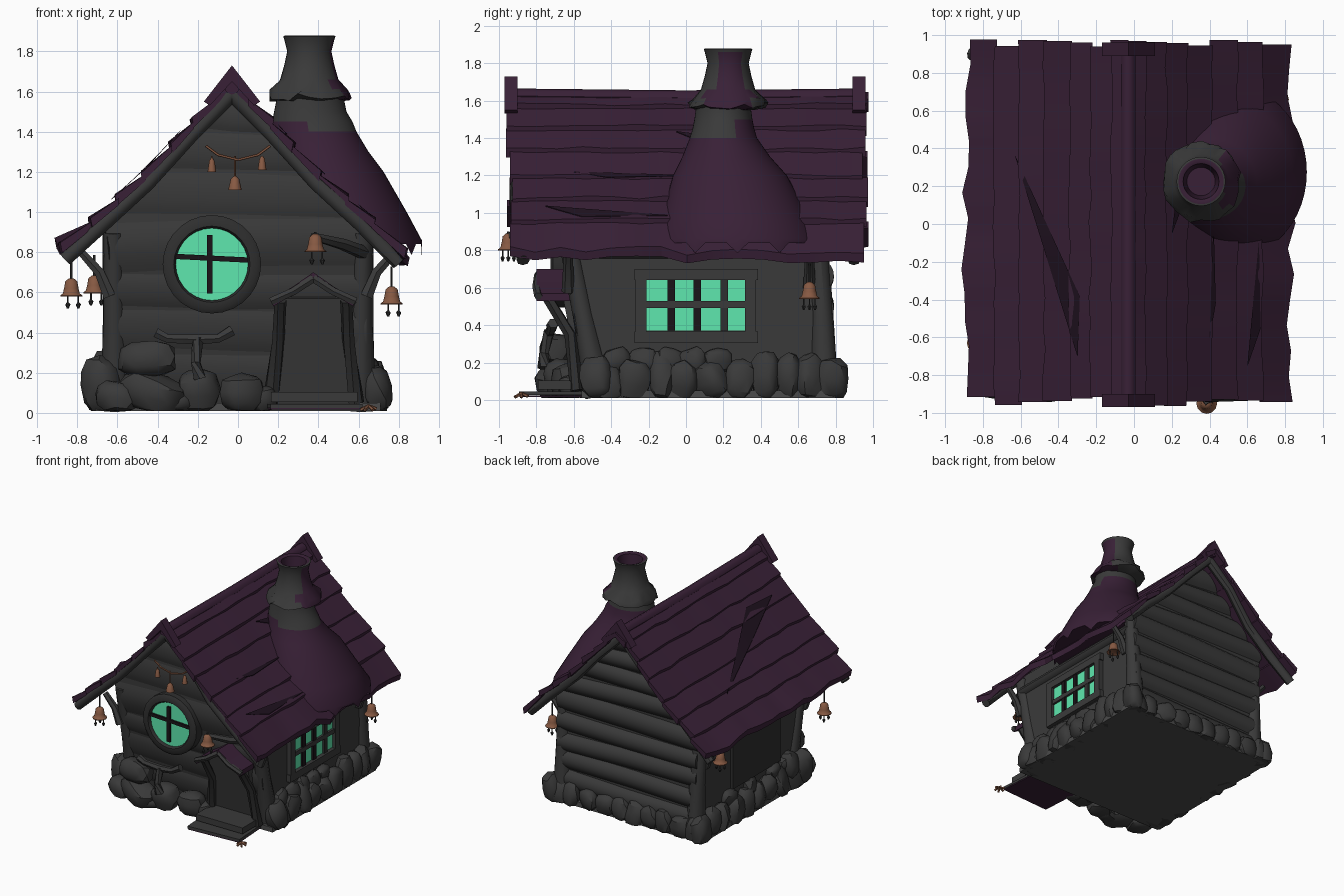
import bpy, bmesh, math, random
from mathutils import Vector, Euler, Matrix

random.seed(4)
if "Cube" in bpy.data.objects:
    bpy.data.objects.remove(bpy.data.objects["Cube"])


def material(name, r, g, b):
    m = bpy.data.materials.new(name)
    m.use_nodes = True
    m.diffuse_color = (r, g, b, 1)
    bsdf = m.node_tree.nodes["Principled BSDF"]
    bsdf.inputs["Base Color"].default_value = (r, g, b, 1)
    bsdf.inputs["Roughness"].default_value = 0.9
    return m


PURPLE = material("roof purple", .04, .0145, .037)
SHADE = material("deep purple", .014, .006, .014)
GRAY = material("charcoal gray", .042, .042, .042)
DARK = material("dark gray", .028, .028, .028)
PALE = material("floor gray", .07, .07, .07)
BLACK = material("window bar black", .01, .007, .009)
TEAL = material("glowing teal", .14, 1, .53)
COPPER = material("copper", .24, .1, .055)

RIDGE = -.03
ROOF = [(0, 1.645), (.2, 1.44), (.42, 1.2), (.64, 1.0), (.86, .82)]


def jit(a):
    return random.uniform(-a, a)


def finish(name, bm, mats, smooth=35):
    bmesh.ops.recalc_face_normals(bm, faces=bm.faces)
    me = bpy.data.meshes.new(name)
    bm.to_mesh(me)
    bm.free()
    for m in mats:
        me.materials.append(m)
    if smooth:
        me.shade_smooth()
        me.set_sharp_from_angle(angle=math.radians(smooth))
    ob = bpy.data.objects.new(name, me)
    bpy.context.collection.objects.link(ob)
    return ob


def add_loft(bm, rings, caps=True):
    rows = [[bm.verts.new(p) for p in r] for r in rings]
    n = len(rows[0])
    for a, b in zip(rows, rows[1:]):
        for i in range(n):
            bm.faces.new((a[i], a[(i + 1) % n], b[(i + 1) % n], b[i]))
    if caps:
        bm.faces.new(rows[0])
        bm.faces.new(rows[-1])


def loft(name, rings, mats, smooth=35, caps=True):
    bm = bmesh.new()
    add_loft(bm, rings, caps)
    return finish(name, bm, mats, smooth)


def ellipse(c, rx, ry, n=20):
    return [Vector(c) + Vector((rx * math.cos(t), ry * math.sin(t), 0))
            for t in (2 * math.pi * i / n for i in range(n))]


def tube(name, path, radii, mat, n=8):
    pts = [Vector(p) for p in path]
    rings = []
    for i, p in enumerate(pts):
        d = (pts[min(i + 1, len(pts) - 1)] - pts[max(i - 1, 0)]).normalized()
        q = d.to_track_quat('Z', 'Y')
        r = radii[i] if isinstance(radii, (list, tuple)) else radii
        rings.append([p + q @ v for v in ellipse((0, 0, 0), r, r, n)])
    return loft(name, rings, [mat], 45)


def box(name, c, size, mat, rot=(0, 0, 0)):
    bm = bmesh.new()
    bmesh.ops.create_cube(bm, size=1)
    m = Matrix.Translation(c) @ Euler(rot).to_matrix().to_4x4() @ Matrix.Diagonal((*size, 1))
    bm.transform(m)
    return finish(name, bm, [mat], 0)


def add_stone(bm, c, size):
    vs = bmesh.ops.create_icosphere(bm, subdivisions=2, radius=1)["verts"]
    rot = Euler((jit(.3), jit(.3), jit(.5))).to_matrix()
    for v in vs:
        p = Vector([math.copysign(abs(k) ** .75, k) * s * (1 + jit(.09)) for k, s in zip(v.co, size)])
        v.co = rot @ p + Vector(c)
        v.co.z = max(v.co.z, .01)


def front_y(z):
    return -.5 - .16 * min(z / .85, 1)


def half_width(z):
    return .64 if z < .95 else max(.02, .64 - (z - .95) * .97)


# House body with leaning front and gabled top
body = []
for z in (.02, .85, .95, 1.59):
    w, cx, f = half_width(z), RIDGE if z > .9 else 0, front_y(z)
    body.append([(cx - w, f, z), (cx + w, f, z), (cx + w, .75, z), (cx - w, .75, z)])
loft("house_body", body, [GRAY], 0)
box("floor_slab", (0, .12, .03), (1.42, 1.36, .04), PALE)

# Bulging horizontal logs on both gable walls, flatter on the front
LOGS = {"front": (.02, [.1, .3, .52, .7, .97, 1.2, 1.4, 1.57]),
        "back": (.045, [.1, .26, .42, .58, .74, .92, 1.08, 1.24, 1.39, 1.57])}
for side, (depth, levels) in LOGS.items():
    bm = bmesh.new()
    for z0, z1 in zip(levels, levels[1:]):
        sag, tilt = jit(.012), jit(.02)
        ends = []
        for s in (-1, 0, 1):
            ring = []
            for k in range(7):
                z = z0 + (z1 - z0) * k / 6
                bulge = depth * math.sin(math.pi * k / 6) ** .7 - .004
                y = front_y(z) - bulge if side == "front" else .75 + bulge
                cx = RIDGE * max(0, min(1, (z - .85) / .1))
                ring.append((cx + s * half_width(z), y, z + (sag if s == 0 else s * tilt)))
            ends.append(ring)
        add_loft(bm, ends)
    finish(side + "_wall_logs", bm, [GRAY])

# Leaning corner posts
for s, label in ((-1, "right"), (1, "left")):
    tube(label + "_front_post", [(s * .61, -.46, .02), (s * .615, -.55, .45), (s * .62, -.64, .9)],
         [.08, .055, .05], GRAY)
    tube(label + "_back_post", [(s * .61, .74, .02), (s * .615, .73, .45), (s * .62, .7, .92)],
         [.08, .06, .055], GRAY)
    tube(label + "_wall_plate", [(s * .64, -.62, .79), (s * .64, .72, .79)], .035, GRAY)
    # Curved brackets under the eaves
    for y, place in ((-.63, "front"), (.66, "back")):
        tube(f"{label}_{place}_bracket", [(s * .64, y, .58), (s * .69, y, .7), (s * .78, y, .8)],
             [.035, .028, .022], GRAY, 6)


def at(t):
    i = min(int(t), 3)
    return Vector(ROOF[i]).lerp(Vector(ROOF[i + 1]), t - i)


# Overlapping roof boards
for s, label in ((-1, "right"), (1, "left")):
    bm = bmesh.new()
    cuts = [0, .4, .95, 1.45, 2.05, 2.65, 3.25, 4]
    for k in range(len(cuts) - 1):
        p, q = at(cuts[k]), at(cuts[k + 1])
        y0, y1 = -.94 + jit(.025), .96 + jit(.02)
        last = k == len(cuts) - 2
        rings = []
        for j in range(15):
            y = y0 + (y1 - y0) * j / 14
            rough = Vector((jit(.025), jit(.02))) if last else Vector((jit(.008), jit(.006)))
            e = q + (q - p) * (0 if last else .12) + rough
            top = .028 + jit(.005)
            drop = .05 if (s > 0 and last) else 0
            section = [(p.x, p.y), (e.x, e.y + top - drop), (e.x - .01, e.y - .02 - drop), (p.x, p.y - .035)]
            rings.append([(RIDGE + s * d, y, z) for d, z in section])
        add_loft(bm, rings)
    finish(label + "_roof_boards", bm, [PURPLE], 30)
tube("ridge_roll", [(RIDGE, -.93, 1.625), (RIDGE, 0, 1.615), (RIDGE, .95, 1.625)], .04, PURPLE)


def roof_z(x):
    d = abs(x - RIDGE)
    for (a, za), (b, zb) in zip(ROOF, ROOF[1:]):
        if d <= b:
            return za + (zb - za) * (d - a) / (b - a)
    return ROOF[-1][1]


# Dark wedge-shaped splits in the roof boards
for i, (x0, ya, x1, yb, w) in enumerate([(-.63, .36, -.3, -.7, .11), (.25, .35, .2, -.05, .03),
                                         (.66, -.1, .6, -.75, .05), (.42, .0, .4, -.6, .025)]):
    rings = []
    for k in range(11):
        t = k / 10
        x, y = x0 + (x1 - x0) * t, ya + (yb - ya) * t
        h = w * min(t / .7, (1 - t) / .3) + .002
        rings.append([(x + e, y, roof_z(x + e) + u) for e, u in ((0, .03), (h, .03), (h, .026), (0, .026))])
    loft(f"roof_split_{i}", rings, [SHADE], 0)

# Gable beams and ridge caps at both ends
for y, place in ((-.89, "front"), (.88, "back")):
    for s, label in ((-1, "right"), (1, "left")):
        path = [(RIDGE + s * min(d, .83), y + .02 * math.sin(i * 2), z - .055 - .02 * (s * d > .8))
                for i, (d, z) in enumerate(ROOF)]
        tube(f"{place}_{label}_gable_beam", path, [.04, .036, .038, .04, .035], GRAY)
        cap = [[(RIDGE + s * d, y + e, z) for d, z in ((0, 1.73), (.14, 1.55), (.11, 1.53), (0, 1.65))]
               for e in ((-.08, -.01) if y < 0 else (.01, .08))]
        loft(f"{place}_{label}_ridge_cap", cap, [PURPLE], 0)

# Chimney hood with a jagged rim, bare gray neck and flared pot
hood_rows = [(1.6, .36, .2, .165, .145), (1.55, .36, .2, .17, .148), (1.5, .36, .2, .18, .155),
             (1.45, .37, .2, .2, .165), (1.4, .38, .2, .21, .18), (1.3, .41, .215, .24, .235),
             (1.2, .45, .235, .275, .305), (1.0, .5, .26, .34, .385), (.86, .535, .275, .38, .45)]
rings = [ellipse((cx, cy, z), rx, ry, 48) for z, cx, cy, rx, ry in hood_rows]
rings.append([p + Vector((0, 0, -.02 - .055 * (i % 4 == 0))) for i, p in enumerate(rings[-1])])
hood = loft("chimney_hood", rings, [PURPLE, GRAY], 50)
for f in hood.data.polygons:
    c = f.center
    f.material_index = int(c.z > (1.52 if c.y > .27 else 1.4 if c.x > .36 else 1.46))
pot_rows = [(1.55, .14), (1.57, .21), (1.6, .2), (1.66, .145), (1.73, .125), (1.8, .11), (1.86, .125),
            (1.875, .13), (1.88, .12), (1.87, .095), (1.75, .08), (1.7, .075)]
rings = []
for z, r in pot_rows:
    ring = ellipse((.355, .225, z), r, r, 28)
    if r > .18:
        ring = [p + Vector((jit(.012), jit(.012), jit(.02))) for p in ring]
    rings.append(ring)
pot = loft("chimney_pot", rings, [GRAY, PURPLE], 50)
for f in pot.data.polygons:
    c = f.center - Vector((.355, .225, 0))
    inner = c.z > 1.69 and c.xy.dot(f.normal.xy) < .001
    patch = c.x > .04 and abs(c.y - .01) < (.13 if c.z < 1.64 else .07) and c.z < 1.85
    f.material_index = int(patch or inner)


# Round front window
def disc_ring(c, r, y, n=28):
    return [(c[0] + r * math.cos(2 * math.pi * i / n), y, c[1] + r * math.sin(2 * math.pi * i / n))
            for i in range(n)]


W = (-.13, .74)
loft("round_window_frame", [disc_ring(W, r, y) for r, y in
     ((.245, -.62), (.245, -.71), (.225, -.725), (.19, -.725), (.18, -.71), (.18, -.62))], [DARK], 40, False)
loft("round_window_glass", [disc_ring(W, .183, y) for y in (-.7, -.693)], [TEAL], 0)
box("round_window_upright", (W[0] - .01, -.706, W[1]), (.028, .02, .29), BLACK)
box("round_window_crossbar", (W[0], -.706, W[1] + .03), (.36, .02, .026), BLACK, (0, .05, 0))

# Side window with eight panes
box("side_window_glass", (.645, .055, .505), (.008, .53, .27), TEAL)
box("side_window_back", (.625, .055, .5), (.035, .65, .4), GRAY)
for z, n in ((.335, "lower"), (.67, "upper")):
    box(f"side_window_{n}_rail", (.645, .055, z), (.06, .66, .06), GRAY)
for y, n in ((-.24, "front"), (.345, "back")):
    box(f"side_window_{n}_stile", (.645, y, .5), (.06, .06, .36), GRAY)
for y, mat in ((-.08, BLACK), (.06, BLACK), (.205, DARK)):
    box("side_window_upright", (.655, y, .505), (.02, .04, .27), mat)
box("side_window_crossbar", (.655, .055, .51), (.024, .53, .035), GRAY)
# Blank shutter on the other side
box("shutter_panel", (-.645, .02, .48), (.04, .62, .42), DARK)

# Door, porch roof and steps
box("door", (.37, -.585, .33), (.36, .06, .5), GRAY, (.19, 0, 0))
for x, t in ((.2, .04), (.55, -.04)):
    tube("door_post", [(x - t, -.58, .05), (x, -.62, .35), (x + t * .3, -.75, .56)], [.04, .032, .03], DARK, 6)
for s, label in ((-1, "right"), (1, "left")):
    roof = [[(.375 + s * d, y, z) for d, z in ((0, .7), (.1, .63), (.2, .57), (.2, .53), (.1, .59), (0, .66))]
            for y in (-.8, -.62)]
    loft(f"porch_roof_{label}", roof, [PURPLE], 0)
    tube(f"porch_beam_{label}", [(.375, -.79, .67), (.375 + s * .1, -.8, .605), (.375 + s * .21, -.79, .555)],
         .022, GRAY, 6)
box("door_step", (.38, -.67, .08), (.43, .24, .05), GRAY)
box("entry_slab", (.38, -.71, .035), (.46, .34, .02), GRAY, (0, 0, .06))
box("entry_slab_underside", (.38, -.71, .02), (.455, .335, .008), PURPLE, (0, 0, .06))

# Foundation stones
bm = bmesh.new()
for s in (-1, 1):
    y = -.42
    while y < .79:
        r = random.uniform(.065, .115)
        add_stone(bm, (s * .67, y, .11 + jit(.025)), (.07, r, random.uniform(.1, .14)))
        if random.random() < .6 and y < .4:
            add_stone(bm, (s * .65, y + .05, .21), (.05, .08, .07))
        y += r * 1.65
x = -.62
while x < .66:
    r = random.uniform(.06, .1)
    add_stone(bm, (x, .78, .09), (r, .06, random.uniform(.08, .12)))
    x += r * 1.7
for c, size in (((-.45, -.69, .27), (.15, .09, .09)), ((-.68, -.52, .14), (.1, .1, .14)),
                ((-.43, -.69, .1), (.17, .1, .1)), ((-.2, -.66, .11), (.11, .1, .11)),
                ((.02, -.63, .1), (.11, .09, .1)), ((-.6, -.65, .08), (.11, .1, .08)),
                ((.12, -.61, .07), (.07, .07, .065)), ((.69, -.48, .12), (.07, .09, .12)),
                ((-.67, -.4, .2), (.07, .08, .11)), ((-.3, -.69, .05), (.08, .07, .05))):
    add_stone(bm, c, size)
finish("foundation_stones", bm, [GRAY], 30)

# Crossed branches in front of the stones
tube("branch_across", [(-.41, -.72, .4), (-.35, -.72, .37), (-.2, -.73, .365), (-.1, -.72, .37), (-.03, -.71, .41)],
     [.028, .024, .028, .024, .03], GRAY, 6)
tube("branch_upright", [(-.2, -.73, .37), (-.21, -.76, .25), (-.19, -.76, .17)], [.03, .025, .035], GRAY, 6)


# Hanging bells with beads
def bell(name, x, y, z, cord=.15):
    rows = [(.05, .012), (.035, .03), (0, .036), (-.025, .042), (-.035, .055), (-.04, .055), (-.03, .03)]
    loft(name, [ellipse((x, y, z + h), r, r, 12) for h, r in rows], [COPPER], 45)
    tube(name + "_cord", [(x, y, z + .04), (x, y, z + cord)], .006, DARK, 5)
    for k in range(3):
        a = k * 2.1
        px, py = x + .035 * math.cos(a), y + .035 * math.sin(a)
        tube(name + "_clapper", [(px, py, z - .02), (px, py, z - .07), (px, py, z - .08),
             (px, py, z - .1)], [.004, .004, .013, .005], DARK, 6)


bell("right_front_bell", -.83, -.63, .62)
bell("right_back_bell", -.715, .57, .635)
bell("left_back_bell", .765, .66, .58)
bell("gable_bell", .385, -.95, .84, .06)
tube("bell_branch", [(.62, -.65, .8), (.52, -.85, .84), (.37, -.95, .88)], [.035, .03, .02], GRAY, 6)

# Garland across the front gable
tube("garland_cord", [(-.16, -.87, 1.33), (-.1, -.87, 1.285), (0, -.87, 1.26), (.1, -.87, 1.285), (.16, -.87, 1.33)],
     .007, COPPER, 5)
for x, z, s in ((-.13, 1.22, .45), (-.015, 1.13, .7), (.12, 1.23, .45)):
    tube("garland_charm", [(x, -.87, 1.28), (x, -.87, z + .05), (x, -.87, z + .035), (x, -.87, z - .02)],
         [.004, .004, .03 * s, .048 * s], COPPER, 8)

# Fallen twigs by the step
for a in (0, 1.1, 2.2):
    dx, dy = .04 * math.cos(a), .04 * math.sin(a)
    tube("fallen_twig", [(.65 - dx, -.88 - dy, .015), (.65, -.88, .035), (.65 + dx, -.88 + dy, .02)], .009, COPPER, 5)
